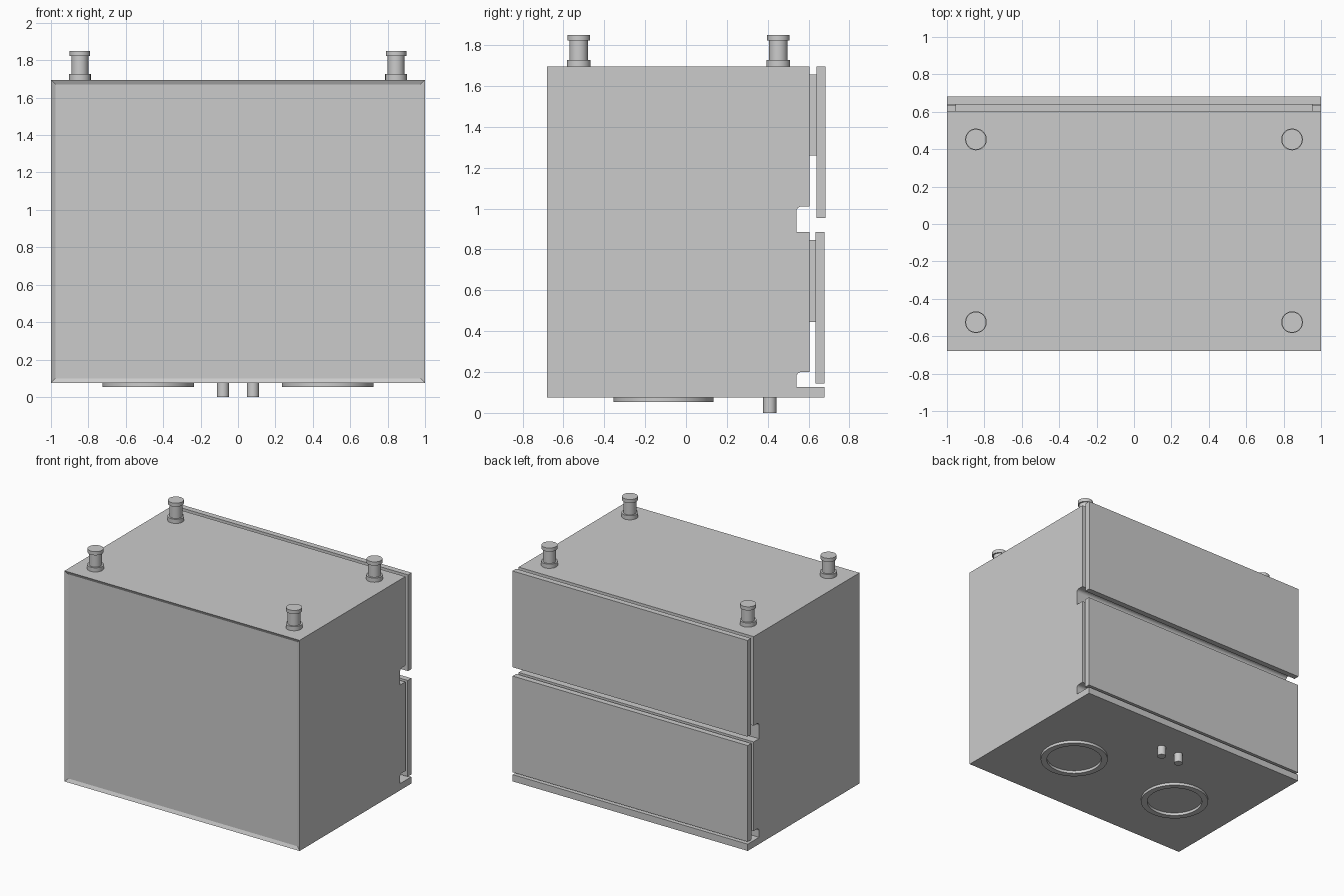
import bpy, bmesh, math
from mathutils import Vector

if "Cube" in bpy.data.objects:
    bpy.data.objects.remove(bpy.data.objects["Cube"], do_unlink=True)

grey = bpy.data.materials.new("plain_grey")
grey.use_nodes = True
grey.diffuse_color = (0.6, 0.6, 0.6, 1)
grey.node_tree.nodes["Principled BSDF"].inputs["Base Color"].default_value = (0.6, 0.6, 0.6, 1)


def finish(bm, name, smooth=False):
    bmesh.ops.recalc_face_normals(bm, faces=bm.faces)
    mesh = bpy.data.meshes.new(name)
    bm.to_mesh(mesh)
    bm.free()
    mesh.materials.append(grey)
    obj = bpy.data.objects.new(name, mesh)
    bpy.context.collection.objects.link(obj)
    if smooth:
        bpy.ops.object.select_all(action='DESELECT')
        obj.select_set(True)
        bpy.context.view_layer.objects.active = obj
        bpy.ops.object.shade_smooth_by_angle(angle=math.radians(35))
    return obj


def box(name, half_x, y0, y1, z0, z1):
    bm = bmesh.new()
    bmesh.ops.create_cube(bm, size=1)
    for v in bm.verts:
        v.co = Vector((v.co.x * 2 * half_x, y0 + (v.co.y + 0.5) * (y1 - y0),
                       z0 + (v.co.z + 0.5) * (z1 - z0)))
    return finish(bm, name)


def lathe(name, profile, x, y, closed=False, steps=40):
    """Spin a (radius, height) profile about a vertical axis."""
    bm = bmesh.new()
    verts = [bm.verts.new((r, 0, z)) for r, z in profile]
    edges = [bm.edges.new(pair) for pair in zip(verts, verts[1:])]
    if closed:
        edges.append(bm.edges.new((verts[-1], verts[0])))
    bmesh.ops.spin(bm, geom=verts + edges, axis=(0, 0, 1), cent=(0, 0, 0),
                   angle=math.tau, steps=steps)
    bmesh.ops.remove_doubles(bm, verts=bm.verts, dist=1e-5)
    bmesh.ops.translate(bm, verts=bm.verts, vec=(x, y, 0))
    return finish(bm, name, True)


BOTTOM, TOP = 0.075, 1.695
BACK, FACE, GRIP, LIP = -0.68, 0.605, 0.54, 0.678


def grip_notch(z0, z1, radius=0.025):
    """Finger channel section with a rounded upper inner corner."""
    arc = [math.radians(180 - 15 * i) for i in range(7)]
    return ([(GRIP, z0)]
            + [(GRIP + radius + radius * math.cos(a), z1 - radius + radius * math.sin(a)) for a in arc]
            + [(FACE, z1)])


# Cabinet body: side section swept across the full width
section = [(BACK, BOTTOM), (LIP, BOTTOM), (LIP, 0.127)]
section += grip_notch(0.127, 0.2)
section += [(FACE, 0.885)] + grip_notch(0.885, 1.01)
section += [(FACE, TOP), (BACK, TOP)]
bm = bmesh.new()
side = bm.faces.new([bm.verts.new((-1, y, z)) for y, z in section])
swept = bmesh.ops.extrude_face_region(bm, geom=[side])["geom"]
bmesh.ops.translate(bm, vec=(2, 0, 0),
                    verts=[g for g in swept if isinstance(g, bmesh.types.BMVert)])
bmesh.ops.recalc_face_normals(bm, faces=bm.faces)
# Shallow recessed panel on the plain face
panel = [f for f in bm.faces if f.normal.y < -0.9 and f.calc_center_median().y < BACK + 0.01]
bmesh.ops.inset_region(bm, faces=panel, thickness=0.035)
for v in {v for f in panel for v in f.verts}:
    v.co.y += 0.012
finish(bm, "cabinet_body")

# Drawer fronts with their mounting boards
box("upper_drawer_front", 1, 0.638, 0.682, 0.955, TOP)
box("upper_drawer_board", 0.955, FACE, 0.638, 1.26, 1.655)
box("lower_drawer_front", 1, 0.634, LIP, 0.145, 0.885)
box("lower_drawer_board", 0.955, FACE, 0.634, 0.445, 0.845)

# Four flanged legs on top
leg = [(0, TOP), (0.058, TOP), (0.058, 1.727), (0.045, 1.727),
       (0.045, 1.822), (0.055, 1.822), (0.055, 1.85), (0, 1.85)]
for x_name, x in (("right", -0.845), ("left", 0.845)):
    for y_name, y in (("front", -0.525), ("back", 0.452)):
        lathe(f"{y_name}_{x_name}_leg", leg, x, y)

# Rings and pegs underneath
ring = [(0.2, BOTTOM), (0.245, BOTTOM), (0.245, 0.054), (0.2, 0.054)]
peg = [(0, BOTTOM), (0.032, BOTTOM), (0.032, 0), (0, 0)]
for name, s in (("right", -1), ("left", 1)):
    lathe(f"{name}_ring", ring, s * 0.48, -0.11, closed=True, steps=64)
    lathe(f"{name}_peg", peg, s * 0.08, 0.41)
